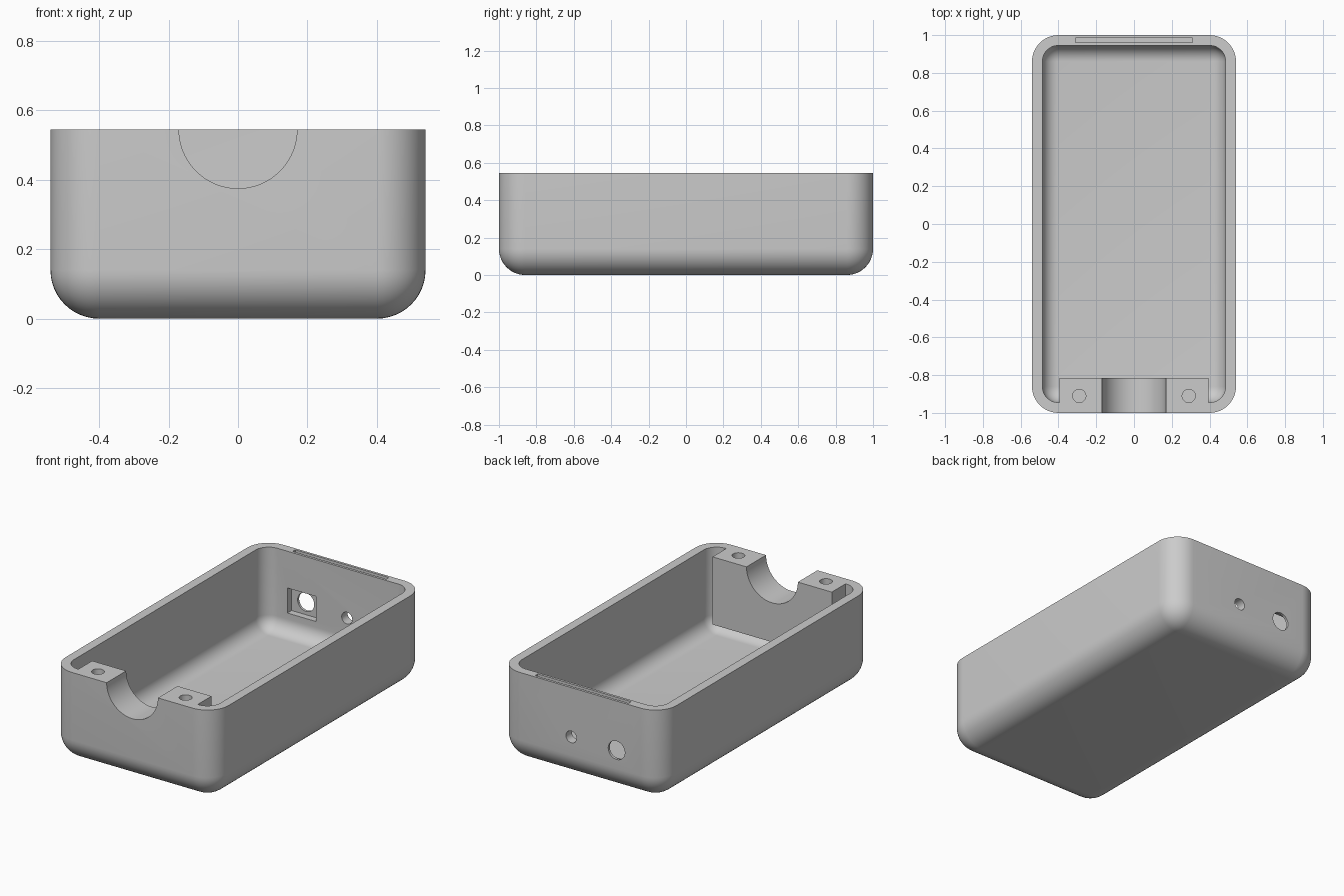
import bpy
import bmesh
from mathutils import Matrix, Vector

cube = bpy.data.objects.get("Cube")
if cube:
    bpy.data.objects.remove(cube, do_unlink=True)

# Overall dimensions
HALF_W, HALF_L, TOP = 0.54, 1.0, 0.545
RADIUS, WALL = 0.14, 0.055
OVER = 0.2          # how far cutters reach past the rim
PORT_Z = 0.25       # height of the holes in the back wall

grey = bpy.data.materials.new("plain grey")
grey.use_nodes = True
COLOUR = (0.6, 0.6, 0.6, 1)
grey.diffuse_color = COLOUR
grey.node_tree.nodes["Principled BSDF"].inputs["Base Color"].default_value = COLOUR


def finish(bm, name):
    bmesh.ops.recalc_face_normals(bm, faces=bm.faces)
    mesh = bpy.data.meshes.new(name)
    bm.to_mesh(mesh)
    bm.free()
    mesh.materials.append(grey)
    obj = bpy.data.objects.new(name, mesh)
    bpy.context.collection.objects.link(obj)
    return obj


def box(name, low, high, radius=0):
    """Box between two corners; a radius rounds all but the top edges."""
    low, high = Vector(low), Vector(high)
    bm = bmesh.new()
    bmesh.ops.create_cube(bm, size=1)
    for v in bm.verts:
        v.co = [(a + b) / 2 + c * (b - a) for a, b, c in zip(low, high, v.co)]
    if radius:
        edges = [e for e in bm.edges if min(v.co.z for v in e.verts) < high.z - 0.01]
        bmesh.ops.bevel(bm, geom=edges, offset=radius, offset_type='OFFSET',
                        segments=12, profile=0.5, affect='EDGES')
    return finish(bm, name)


def rod(name, centre, radius, length, along_y=False, sides=48):
    bm = bmesh.new()
    turn = Matrix.Rotation(1.5707963, 4, 'X') if along_y else Matrix()
    bmesh.ops.create_cone(bm, cap_ends=True, segments=sides, radius1=radius,
                          radius2=radius, depth=length,
                          matrix=Matrix.Translation(centre) @ turn)
    return finish(bm, name)


def cut(target, cutter):
    """Subtract the cutter from the target and discard the cutter."""
    cutter.hide_render = True
    mod = target.modifiers.new("cut", 'BOOLEAN')
    mod.operation, mod.solver, mod.object = 'DIFFERENCE', 'EXACT', cutter
    bpy.context.view_layer.objects.active = target
    bpy.ops.object.modifier_apply(modifier=mod.name)
    bpy.data.objects.remove(cutter, do_unlink=True)


# Outer shell
tray = box("open_case", (-HALF_W, -HALF_L, 0), (HALF_W, HALF_L, TOP), RADIUS)

# Cavity, leaving the clamp block standing against the front wall
cavity = box("cavity", (WALL - HALF_W, WALL - HALF_L, WALL),
             (HALF_W - WALL, HALF_L - WALL, TOP + OVER), RADIUS - WALL)
cut(cavity, box("clamp_block", (-0.395, -1.1, 0.14), (0.395, -0.815, 1)))
cut(tray, cavity)

# Half-round cradle through the front wall and block
cut(tray, rod("cradle", (0, -0.9, TOP), 0.17, 0.6, True, 96))

# Screw holes in the block
for side in (-1, 1):
    cut(tray, rod("screw_hole", (side * 0.29, -0.91, TOP), 0.035, 0.3))

# Slot in the back rim
cut(tray, box("rim_slot", (-0.31, 0.96, TOP - 0.04), (0.31, 0.985, TOP + OVER)))

# Back wall: small port, large port and the square recess inside it
cut(tray, rod("small_port", (0.06, 0.97, PORT_Z), 0.035, 0.2, True))
cut(tray, rod("large_port", (-0.24, 0.97, PORT_Z), 0.055, 0.2, True))
cut(tray, box("port_recess", (-0.335, 0.9, PORT_Z - 0.075), (-0.145, 0.985, PORT_Z + 0.075)))

# Smooth rounded surfaces, sharp rims
bpy.ops.object.select_all(action='DESELECT')
tray.select_set(True)
bpy.context.view_layer.objects.active = tray
bpy.ops.object.shade_smooth_by_angle(angle=0.52)
